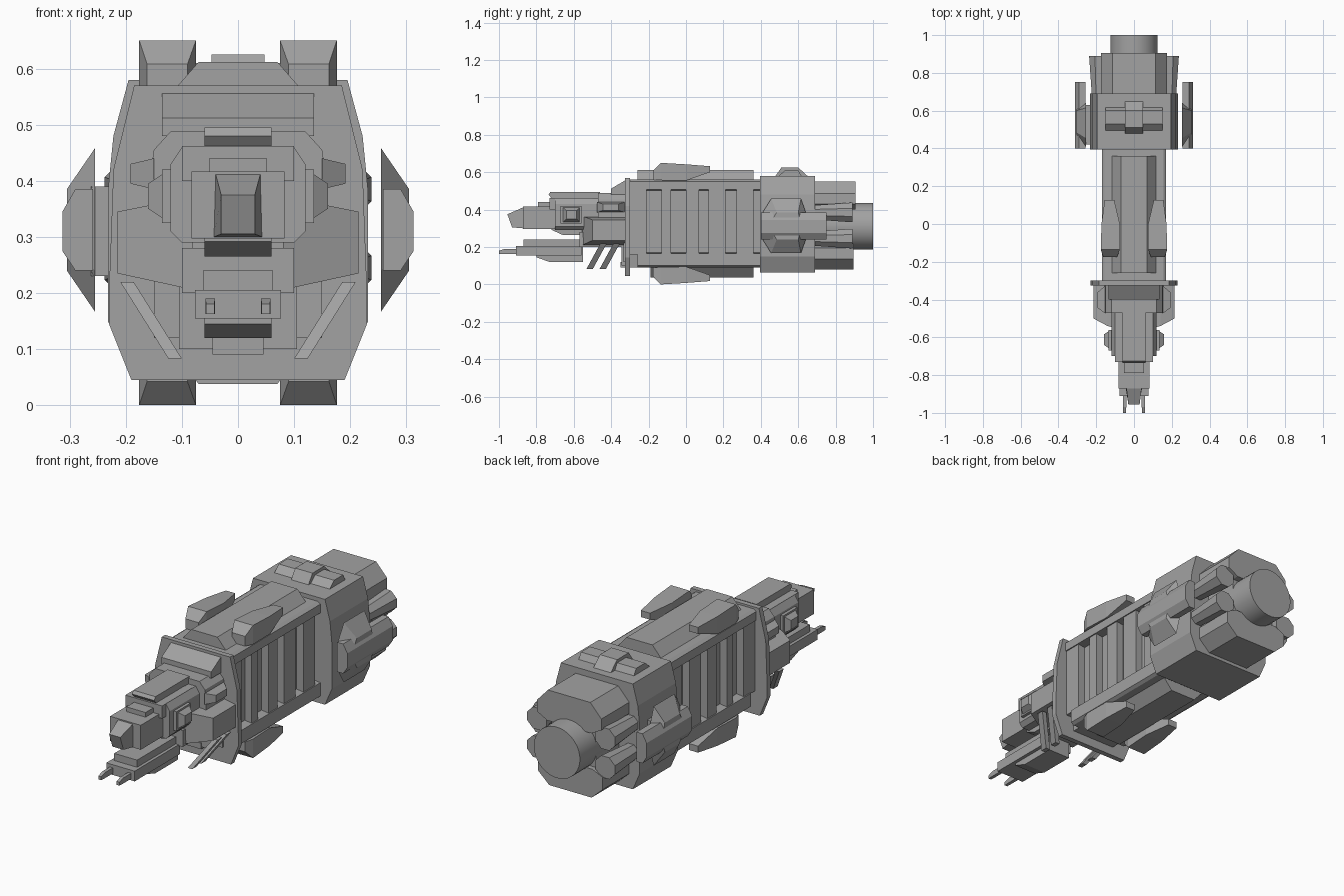
import bpy, bmesh, math

if "Cube" in bpy.data.objects:
    bpy.data.objects.remove(bpy.data.objects["Cube"])

grey = bpy.data.materials.new("hull_grey")
grey.use_nodes = True
grey.diffuse_color = (0.36, 0.36, 0.36, 1)
grey.node_tree.nodes["Principled BSDF"].inputs["Base Color"].default_value = (0.36, 0.36, 0.36, 1)


def loft(name, rings, mirror=False):
    """Skin a list of equal-length rings of points and cap both ends."""
    bm = bmesh.new()
    rows = [[bm.verts.new(p) for p in ring] for ring in rings]
    n = len(rows[0])
    for a, b in zip(rows, rows[1:]):
        for i in range(n):
            j = (i + 1) % n
            bm.faces.new((a[i], a[j], b[j], b[i]))
    bm.faces.new(rows[0])
    bm.faces.new(rows[-1])
    bmesh.ops.recalc_face_normals(bm, faces=bm.faces)
    mesh = bpy.data.meshes.new(name)
    bm.to_mesh(mesh)
    bm.free()
    mesh.materials.append(grey)
    obj = bpy.data.objects.new(name, mesh)
    bpy.context.collection.objects.link(obj)
    if mirror:
        obj.modifiers.new("both_sides", 'MIRROR')
    return obj


def rect(x0, x1, z0, z1):
    return [(x0, z0), (x1, z0), (x1, z1), (x0, z1)]


def sym(half):
    """Close a right-hand half outline, listed top to bottom, across x = 0."""
    return half + [(-x, z) for x, z in reversed(half)]


def along_y(name, section, y0, y1, mirror=False):
    return loft(name, [[(x, y, z) for x, z in section] for y in (y0, y1)], mirror)


def along_x(name, profile, x0, x1, mirror=False):
    return loft(name, [[(x, y, z) for y, z in profile] for x in (x0, x1)], mirror)


def box(name, x0, x1, y0, y1, z0, z1, mirror=False):
    return along_y(name, rect(x0, x1, z0, z1), y0, y1, mirror)


def mid(name, w, y0, y1, z0, z1):
    return box(name, -w, w, y0, y1, z0, z1)


def taper(name, front, back, y0, y1, mirror=False):
    """Box whose front and back rectangles differ."""
    return loft(name, [[(x, y, z) for x, z in rect(*r)]
                       for r, y in ((front, y0), (back, y1))], mirror)


def taper_x(name, inner, outer, x0, x1):
    """Mirrored side box whose inner and outer (y, z) rectangles differ."""
    return loft(name, [[(x, y, z) for y, z in rect(*r)]
                       for r, x in ((inner, x0), (outer, x1))], True)


def drum(name, x, z, r0, r1, y0, y1, n, mirror=False):
    angles = [math.tau * (i + 0.5) / n for i in range(n)]
    return loft(name, [[(x + r * math.cos(a), y, z + r * math.sin(a)) for a in angles]
                       for r, y in ((r0, y0), (r1, y1))], mirror)


# Central hull with rails and side ribs
along_y("hull_core", sym([(.12, .56), (.128, .51), (.128, .17), (.12, .09)]), -.3, .4)
along_y("upper_rail", sym([(.155, .56), (.17, .55), (.17, .507), (.12, .5)]), -.3, .4)
along_y("lower_rail", sym([(.12, .172), (.17, .165), (.17, .1), (.155, .09)]), -.26, .4)
for label, up in (("upper", True), ("lower", False)):
    def flip(z):
        return z if up else .65 - z
    along_y(label + "_spine", sym([(x, flip(z)) for x, z in ((.07, .612), (.12, .555))]),
            -.26 if up else -.19, .36)
    # Tapered pods on the hull corners
    stations = ((-.176, .09, .162, .56, .608), (-.135, .075, .176, .557, .65),
                (0, .075, .172, .555, .642), (.128, .105, .155, .6, .632))
    loft(label + "_pod", [[(x, y, flip(z)) for x, z in rect(*r)]
                          for y, *r in stations], True)
for i, (y0, y1) in enumerate(((-.3, -.21), (-.13, -.08), (0, .07), (.12, .21), (.27, .36))):
    box(f"side_rib_{i}", .12, .165, y0, y1, .16, .51, True)

# Front collar
along_y("front_collar", sym([(.185, .57), (.222, .42), (.23, .2), (.23, .145), (.19, .045)]),
        -.326, -.3)

# Engine block with roof unit
along_y("engine_block", sym([(.195, .58), (.222, .48), (.232, .38), (.232, .15), (.195, .064)]),
        .395, .69)
along_x("roof_unit", [(.475, .575), (.51, .625), (.6, .625), (.655, .575)], -.047, .047)
along_x("roof_crossbar", [(.49, .575), (.53, .61), (.6, .61), (.62, .575)], -.15, .15)

# Rear blocks, main nozzle and flared thrusters
along_y("rear_upper_block", sym([(.115, .55), (.175, .485), (.175, .43), (.12, .4)]), .69, .905)
along_y("rear_lower_block", sym([(.12, .22), (.175, .195), (.175, .135), (.115, .08)]), .69, .895)
mid("rear_core", .12, .69, .87, .19, .43)
nozzle = drum("main_nozzle", 0, .31, .125, .125, .69, 1, 32)
for face in nozzle.data.polygons:
    face.use_smooth = len(face.vertices) == 4
for z in (.245, .385):
    drum("thruster", .185, z, .042, .057, .69, .89, 8, True)

# Side weapon pods: a hexagonal bar through a faceted plate
along_y("side_pod_bar", [(.258, .24), (.258, .385), (.29, .385), (.313, .345),
                         (.313, .275), (.29, .24)], .4, .752, True)
loft("side_pod_plate", [
    [(.255, y, z) for y, z in ((.41, .24), (.41, .385), (.455, .458), (.615, .458),
                               (.64, .385), (.64, .24), (.615, .167), (.455, .167))],
    [(.305, y, z) for y, z in ((.46, .28), (.46, .345), (.485, .385), (.6, .385),
                               (.61, .345), (.61, .28), (.6, .24), (.485, .24))]], True)
box("pod_mount", -.262, -.22, .42, .63, .23, .39)

# Neck behind the head
along_y("neck", sym([(.12, .488), (.15, .455), (.155, .42), (.155, .34), (.135, .3), (.13, .22)]),
        -.47, -.32)
along_x("neck_slope", [(-.4, .48), (-.4, .512), (-.326, .556), (-.32, .48)], -.135, .135)
taper_x("neck_side_box", (-.475, -.326, .385, .44), (-.445, -.36, .395, .43), .15, .192)
mid("neck_belly", .15, -.335, -.32, .12, .3)
mid("neck_belly_box", .105, -.345, -.32, .1, .24)
mid("neck_belly_foot", .045, -.35, -.32, .09, .12)

# Angled cheeks
loft("cheek", [
    [(.08, y0, .36), (.14, y1, .36), (.215, y2, .345), (.215, y2, .235), (.1, y0, .21),
     (.08, y0, .21)]
    for y0, y1, y2 in ((-.555, -.54, -.5), (-.32, -.32, -.326))], True)

# Diagonal struts under the cheeks
for shift in (0, .07):
    loft("strut", [[(x + dx, y + shift + dy, z) for dx, dy in rect(-.012, .012, -.017, .017)]
                   for x, y, z in ((.198, -.44, .22), (.112, -.515, .083))], True)

# Head
along_y("head_body", sym([(.1, .46), (.12, .43), (.12, .31), (.1, .29)]), -.7, -.36)
mid("head_brow", .1, -.73, -.5, .4, .462)
along_x("head_crest", [(-.71, .45), (-.735, .48), (-.725, .495), (-.46, .495), (-.46, .45)],
        -.06, .06)
mid("head_bridge", .052, -.79, -.7, .4, .44)
mid("head_front", .083, -.872, -.7, .297, .417)
loft("nose", [
    [(-.03, -.93, .305), (.03, -.93, .305), (.03, -.955, .375), (-.03, -.955, .375)],
    [(-.043, -.87, .3), (.043, -.87, .3), (.04, -.87, .412), (-.04, -.87, .412)]])
taper("jaw", (-.06, .06, .292, .3), (-.06, .06, .265, .3), -.72, -.66)
mid("jaw_back", .06, -.66, -.5, .265, .3)
box("sensor", .1, .135, -.67, -.56, .325, .42, True)
taper_x("sensor_cap", (-.66, -.565, .33, .415), (-.64, -.585, .35, .395), .13, .16)

# Lower front deck with prongs
mid("deck_top", .062, -.87, -.4, .205, .24)
mid("deck_rear", .1, -.57, -.33, .2, .28)
mid("deck_front", .077, -.91, -.56, .155, .205)
taper("deck_keel", (-.06, .06, .145, .16), (-.06, .06, .12, .16), -.8, -.73)
mid("deck_keel_back", .06, -.73, -.55, .12, .2)
taper("prong", (.042, .057, .163, .18), (.041, .058, .163, .19), -1, -.97, True)
box("prong_shaft", .041, .058, -.97, -.8, .163, .19, True)
